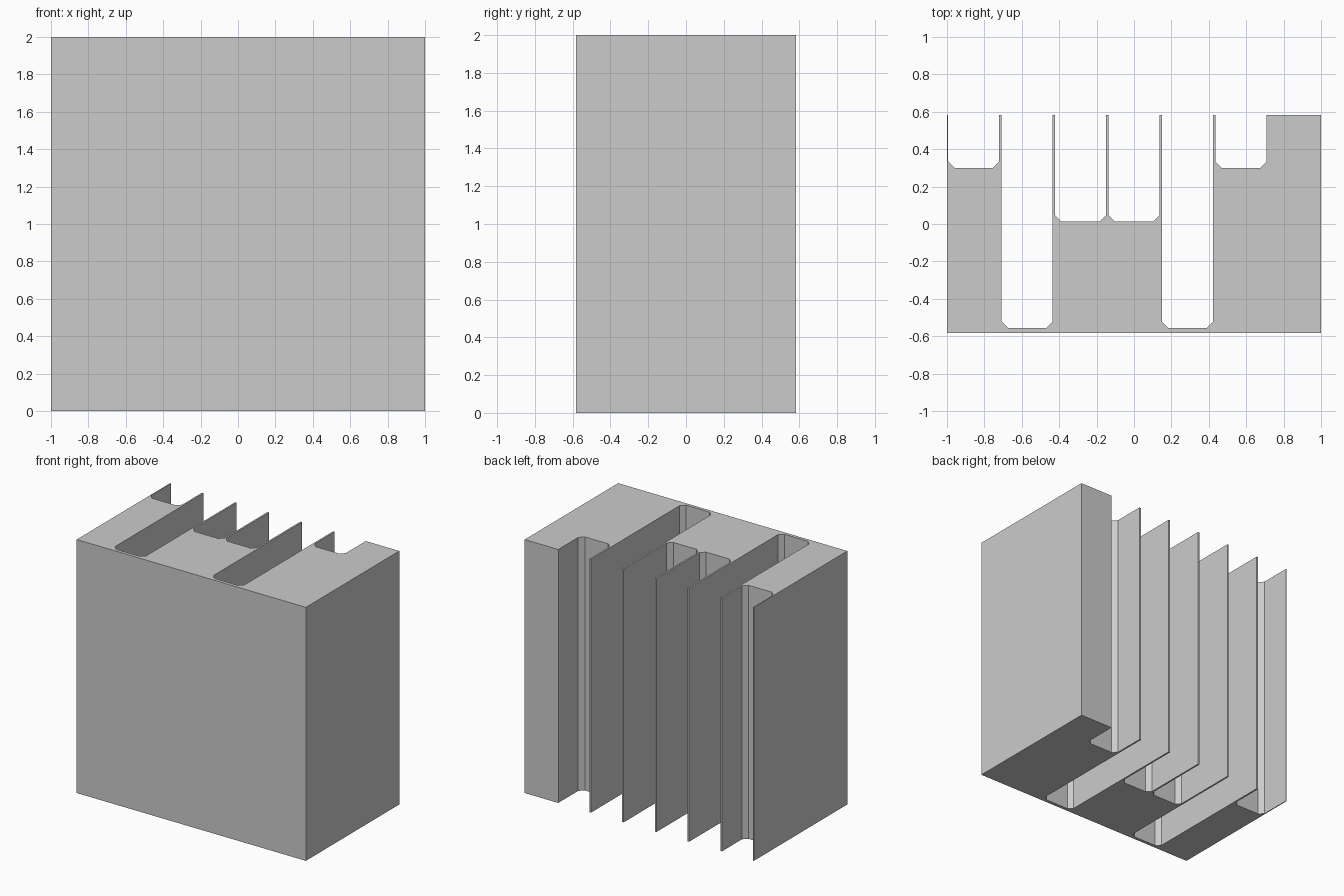
import bpy
import bmesh

cube = bpy.data.objects.get("Cube")
if cube:
    bpy.data.objects.remove(cube, do_unlink=True)

# Plain grey material
GREY = (0.6, 0.6, 0.6, 1.0)
grey = bpy.data.materials.new("plain grey")
grey.use_nodes = True
grey.diffuse_color = GREY
grey.node_tree.nodes["Principled BSDF"].inputs["Base Color"].default_value = GREY

# Block dimensions: seven equal cells, six of them slotted from the back
HEIGHT = 2.0
BACK = 0.582
PITCH = 2 / 7
HALF_WALL = 0.0068
CHAMFER = 0.034
SHALLOW, MIDDLE, DEEP = 0.299, 0.013, -0.556
slot_floors = [SHALLOW, DEEP, MIDDLE, MIDDLE, DEEP, SHALLOW]


def slot_outline(cell, floor):
    """Outline of one slot with chamfered floor corners, left to right."""
    left = -1 + cell * PITCH + HALF_WALL
    right = -1 + (cell + 1) * PITCH - HALF_WALL
    return [(left, BACK), (left, floor + CHAMFER), (left + CHAMFER, floor),
            (right - CHAMFER, floor), (right, floor + CHAMFER), (right, BACK)]


# Plan outline of the comb-shaped block
outline = [(-1, -BACK), (-1, BACK)]
for cell, floor in enumerate(slot_floors):
    outline += slot_outline(cell, floor)
outline += [(1, BACK), (1, -BACK)]

# Extrude the outline to full height
bm = bmesh.new()
base = bm.faces.new([bm.verts.new((x, y, 0)) for x, y in outline])
result = bmesh.ops.extrude_face_region(bm, geom=[base], use_keep_orig=True)
top_verts = [g for g in result["geom"] if isinstance(g, bmesh.types.BMVert)]
bmesh.ops.translate(bm, verts=top_verts, vec=(0, 0, HEIGHT))
bmesh.ops.recalc_face_normals(bm, faces=bm.faces)
# Split the concave end caps cleanly
caps = [f for f in bm.faces if len(f.verts) > 4]
bmesh.ops.triangulate(bm, faces=caps, ngon_method='EAR_CLIP')

mesh = bpy.data.meshes.new("slotted_block")
bm.to_mesh(mesh)
bm.free()
mesh.materials.append(grey)
block = bpy.data.objects.new("slotted_block", mesh)
bpy.context.collection.objects.link(block)
